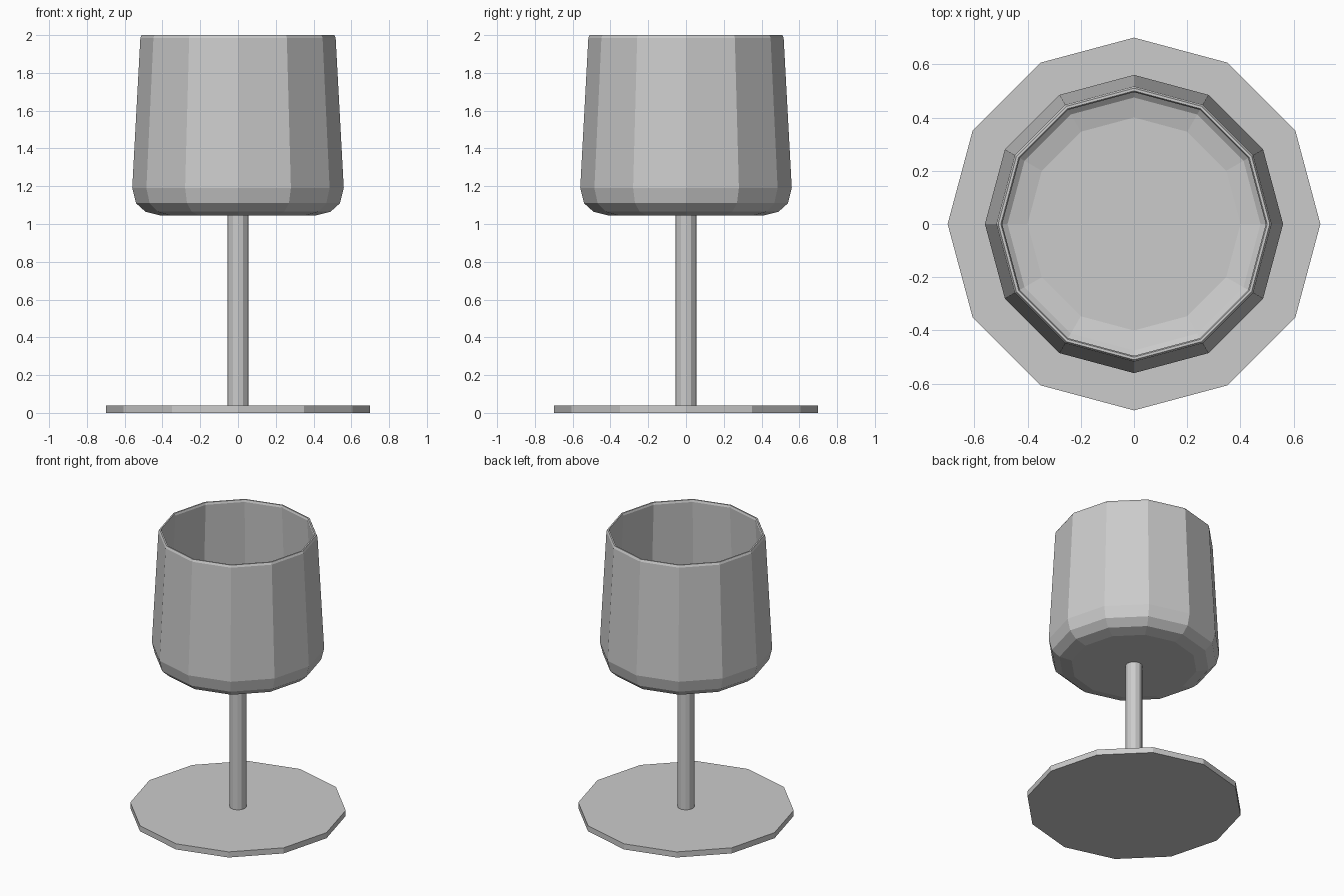
import bpy, bmesh
from math import cos, sin, tau

if "Cube" in bpy.data.objects:
    bpy.data.objects.remove(bpy.data.objects["Cube"])

SIDES = 12


def lathe(name, profile):
    """Revolve (radius, z) points around z; radius 0 closes the end with one flat cap."""
    bm = bmesh.new()
    rings = [[bm.verts.new((r * cos(tau * i / SIDES), r * sin(tau * i / SIDES), z))
              for i in range(SIDES)] for r, z in profile]
    for a, b in zip(rings, rings[1:]):
        for i in range(SIDES):
            j = (i + 1) % SIDES
            bm.faces.new((a[i], a[j], b[j], b[i]))
    bm.faces.new(rings[0])
    bm.faces.new(rings[-1])
    bmesh.ops.recalc_face_normals(bm, faces=bm.faces)
    mesh = bpy.data.meshes.new(name)
    bm.to_mesh(mesh)
    bm.free()
    obj = bpy.data.objects.new(name, mesh)
    bpy.context.collection.objects.link(obj)
    return obj


# Flat foot disc
lathe("foot", [(0.70, 0.0), (0.70, 0.04)])

# Slender stem
lathe("stem", [(0.055, 0.04), (0.055, 1.05)])

# Hollow bowl: rounded bottom, tapering wall, chamfered rim, then the inside
lathe("bowl", [
    (0.41, 1.045), (0.49, 1.065), (0.54, 1.11), (0.56, 1.19),
    (0.517, 1.985), (0.51, 2.0), (0.50, 2.0), (0.495, 1.985),
    (0.538, 1.19), (0.52, 1.122), (0.475, 1.085), (0.40, 1.067),
])
